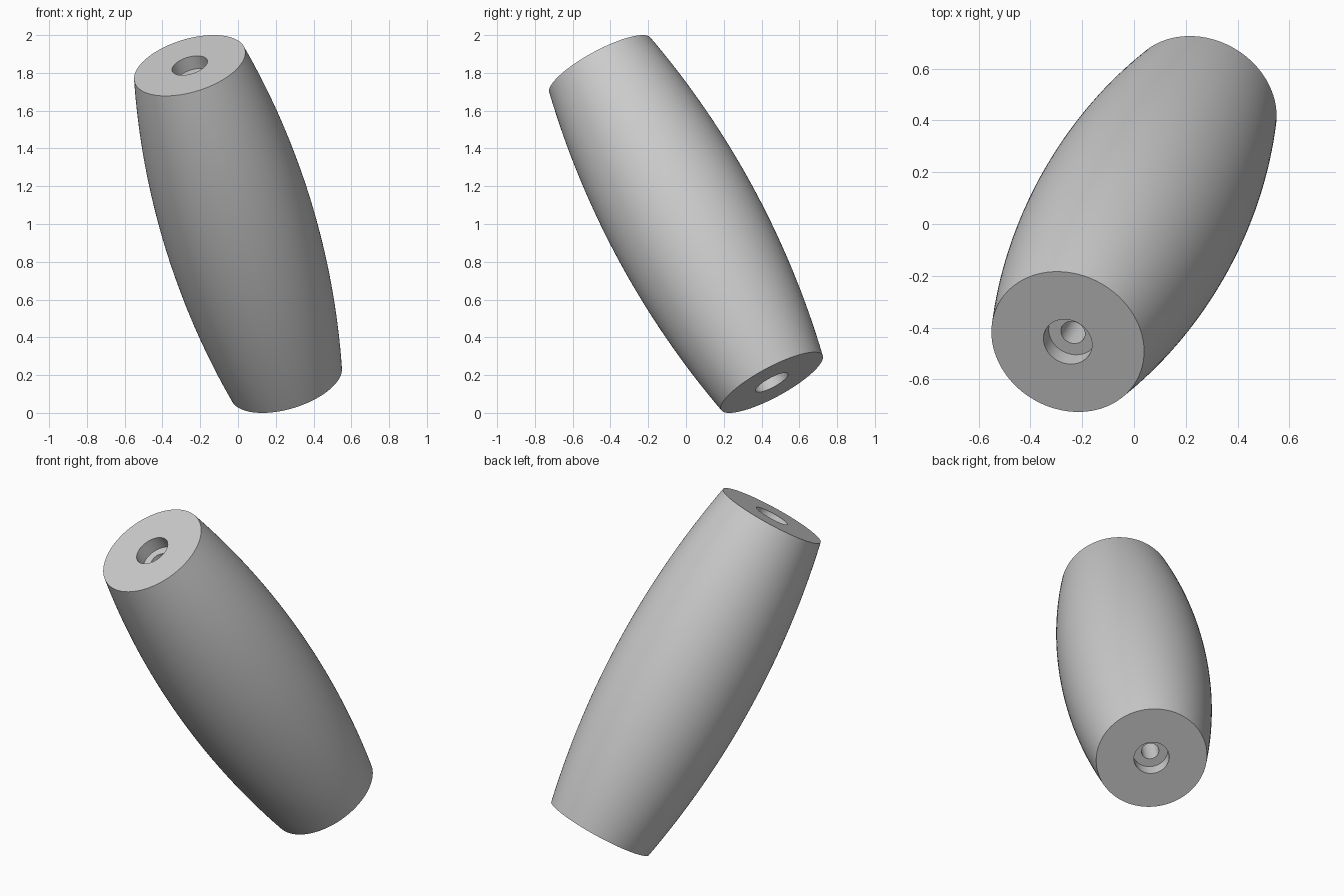
import bpy, bmesh, math
from mathutils import Vector

cube = bpy.data.objects.get("Cube")
if cube:
    bpy.data.objects.remove(cube, do_unlink=True)

HALF = 0.988          # half length along the axis
END_R, MID_R = 0.305, 0.405
BORE_R, RECESS_R, RECESS_DEPTH = 0.048, 0.097, 0.078
STEPS, SIDES = 32, 128
AXIS = Vector((-0.256, -0.455, 0.84))

# One plain grey material
grey = bpy.data.materials.new("light_grey")
grey.use_nodes = True
colour = (0.6, 0.6, 0.6, 1)
grey.diffuse_color = colour
grey.node_tree.nodes["Principled BSDF"].inputs["Base Color"].default_value = colour


def arc_profile():
    """Bulging outer wall as a circular arc from bottom to top."""
    sag = MID_R - END_R
    radius = (HALF ** 2 + sag ** 2) / (2 * sag)
    points = []
    for i in range(STEPS + 1):
        z = HALF * (2 * i / STEPS - 1)
        points.append((MID_R - radius + math.sqrt(radius ** 2 - z ** 2), z))
    return points


# Closed half section: outer wall, top recess, bore, bottom recess
floor = HALF - RECESS_DEPTH
section = arc_profile() + [
    (RECESS_R, HALF), (RECESS_R, floor), (BORE_R, floor),
    (BORE_R, -floor), (RECESS_R, -floor), (RECESS_R, -HALF)]

# Revolve the section about its axis
bm = bmesh.new()
verts = [bm.verts.new((r, 0, z)) for r, z in section]
edges = [bm.edges.new((v, verts[(i + 1) % len(verts)])) for i, v in enumerate(verts)]
bmesh.ops.spin(bm, geom=verts + edges, cent=(0, 0, 0), axis=(0, 0, 1),
               angle=math.tau, steps=SIDES)
bmesh.ops.remove_doubles(bm, verts=bm.verts, dist=0.0001)
bmesh.ops.recalc_face_normals(bm, faces=bm.faces)

mesh = bpy.data.meshes.new("barrel_grip")
bm.to_mesh(mesh)
bm.free()
mesh.materials.append(grey)

# Lean the barrel along its slanted axis
grip = bpy.data.objects.new("barrel_grip", mesh)
bpy.context.collection.objects.link(grip)
grip.rotation_euler = AXIS.to_track_quat('Z', 'Y').to_euler()
grip.location = (0, 0, 1)

bpy.ops.object.select_all(action='DESELECT')
grip.select_set(True)
bpy.context.view_layer.objects.active = grip
bpy.ops.object.shade_smooth_by_angle(angle=math.radians(30))
